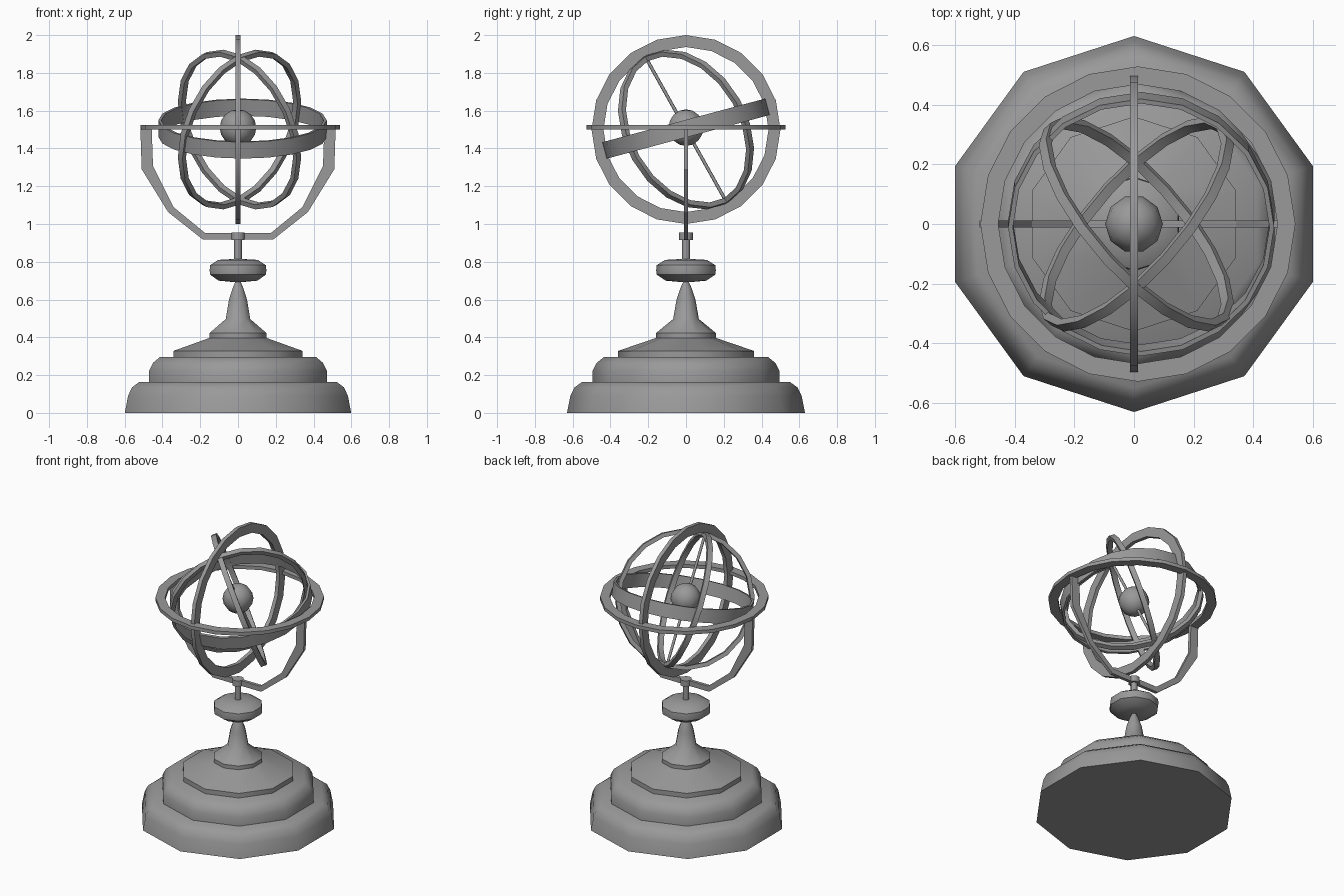
import bpy, bmesh, math
from mathutils import Matrix

old = bpy.data.objects.get("Cube")
if old:
    bpy.data.objects.remove(old, do_unlink=True)

grey = bpy.data.materials.new("plain grey")
grey.use_nodes = True
colour = (0.32, 0.32, 0.32, 1)
grey.diffuse_color = colour
grey.node_tree.nodes["Principled BSDF"].inputs["Base Color"].default_value = colour


def finish(name, bm, matrix=None, angle=40):
    bmesh.ops.recalc_face_normals(bm, faces=bm.faces)
    if matrix:
        bm.transform(matrix)
    mesh = bpy.data.meshes.new(name)
    bm.to_mesh(mesh)
    bm.free()
    mesh.materials.append(grey)
    obj = bpy.data.objects.new(name, mesh)
    bpy.context.collection.objects.link(obj)
    bpy.ops.object.select_all(action="DESELECT")
    obj.select_set(True)
    bpy.context.view_layer.objects.active = obj
    bpy.ops.object.shade_smooth_by_angle(angle=math.radians(angle))
    return obj


def turned(name, profile, sides=10):
    """Closed solid turned around z, with a corner on the y axis."""
    bm = bmesh.new()
    loops = []
    for r, z in profile:
        angles = [math.pi / 2 + math.tau * i / sides for i in range(sides)]
        loops.append([bm.verts.new((r * math.cos(a), r * math.sin(a), z)) for a in angles])
    for low, high in zip(loops, loops[1:]):
        for i in range(sides):
            j = (i + 1) % sides
            bm.faces.new((low[i], low[j], high[j], high[i]))
    bm.faces.new(loops[0][::-1])
    bm.faces.new(loops[-1])
    return finish(name, bm)


def hoop(name, inner, outer, height, matrix, sides=20):
    """Rectangular section ring lying in the xy plane, then placed."""
    bm = bmesh.new()
    section = [(inner, -height / 2), (outer, -height / 2), (outer, height / 2), (inner, height / 2)]
    loops = []
    for i in range(sides):
        a = math.tau * i / sides
        loops.append([bm.verts.new((r * math.cos(a), r * math.sin(a), z)) for r, z in section])
    for i in range(sides):
        a, b = loops[i], loops[(i + 1) % sides]
        for k in range(4):
            m = (k + 1) % 4
            bm.faces.new((a[k], b[k], b[m], a[m]))
    return finish(name, bm, matrix)


def spin(degrees, axis):
    return Matrix.Rotation(math.radians(degrees), 4, axis)


def move(x, z):
    return Matrix.Translation((x, 0, z))


# Stepped pedestal and tapering stem
turned("lower_tier", [(0.63, 0), (0.612, 0.09), (0.59, 0.135), (0.55, 0.164)])
turned("middle_tier", [(0.495, 0.15), (0.495, 0.222), (0.473, 0.265), (0.434, 0.296)])
turned("upper_tier", [(0.36, 0.28), (0.36, 0.328), (0.158, 0.397), (0.158, 0.423),
                      (0.068, 0.497), (0.05, 0.6), (0.03, 0.66), (0.012, 0.7)])

# Knob, post and socket
turned("knob", [(0.03, 0.693), (0.108, 0.70), (0.155, 0.732), (0.158, 0.755),
                (0.155, 0.782), (0.11, 0.81), (0.02, 0.815)])
turned("post", [(0.021, 0.81), (0.021, 0.93)])
turned("socket", [(0.037, 0.915), (0.037, 0.955)])

# Cradle arm: half of the strip mirrored across x
half_outer = [(0.185, 0.917), (0.37, 1.063), (0.51, 1.29), (0.517, 1.51)]
half_inner = [(0.175, 0.953), (0.342, 1.09), (0.45, 1.308), (0.457, 1.51)]
outer = [(-x, z) for x, z in half_outer[::-1]] + half_outer
inner = [(-x, z) for x, z in half_inner[::-1]] + half_inner
bm = bmesh.new()
rows = [[bm.verts.new((p[0], y, p[1])) for p, y in ((o, -0.011), (o, 0.011), (i, 0.011), (i, -0.011))]
        for o, i in zip(outer, inner)]
for a, b in zip(rows, rows[1:]):
    for k in range(4):
        m = (k + 1) % 4
        bm.faces.new((a[k], a[m], b[m], b[k]))
bm.faces.new(rows[0])
bm.faces.new(rows[-1][::-1])
finish("cradle_arm", bm, angle=20)

# Fixed rings
hoop("horizon_ring", 0.468, 0.528, 0.024, move(0.013, 1.511))
hoop("meridian_ring", 0.437, 0.5, 0.026, move(0, 1.5) @ spin(90, "Y"))

# Tilted band and the two crossed rings
TILT = 29.2
hoop("tilted_band", 0.43, 0.446, 0.09, move(0.024, 1.505) @ spin(15, "X"))
for name, turn in (("left_crossed_ring", 45), ("right_crossed_ring", -45)):
    hoop(name, 0.418, 0.445, 0.034,
         move(0.008, 1.5) @ spin(TILT, "X") @ spin(turn, "Z") @ spin(90, "X"))

# Axis rod through the central globe
bm = bmesh.new()
bmesh.ops.create_cone(bm, cap_ends=True, segments=8, radius1=0.009, radius2=0.009, depth=0.87)
finish("axis_rod", bm, move(0, 1.5) @ spin(TILT, "X"), 50)
bm = bmesh.new()
bmesh.ops.create_uvsphere(bm, u_segments=10, v_segments=8, radius=0.097)
finish("globe", bm, move(0, 1.51) @ spin(18, "Z"), 60)
